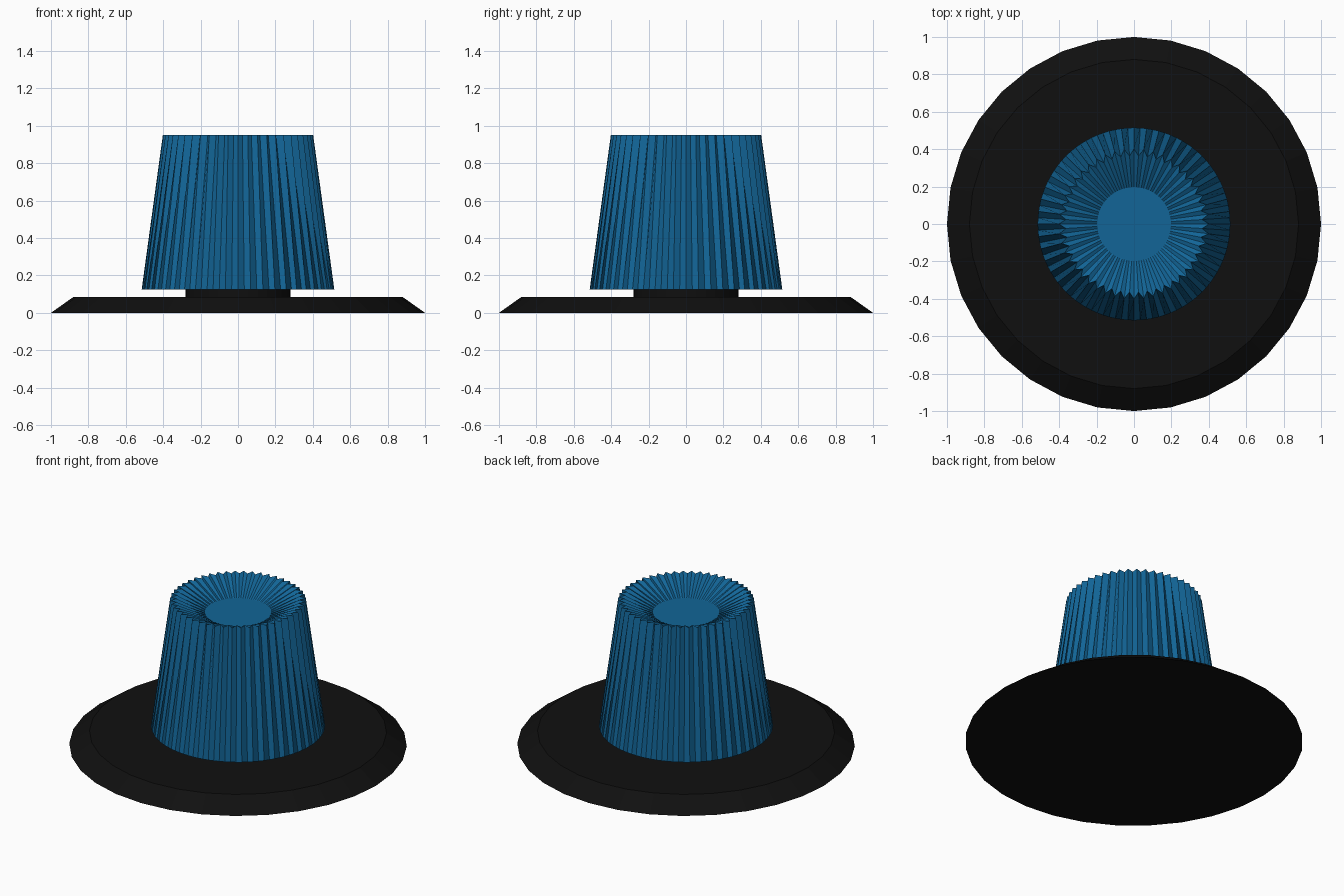
import bpy, bmesh
from math import cos, sin, pi

if "Cube" in bpy.data.objects:
    bpy.data.objects.remove(bpy.data.objects["Cube"])


def material(name, rgb):
    m = bpy.data.materials.new(name)
    m.diffuse_color = (*rgb, 1)
    m.use_nodes = True
    m.node_tree.nodes["Principled BSDF"].inputs["Base Color"].default_value = m.diffuse_color
    return m


def lathe(name, rings, count, mat):
    """Capped loft through rings of (peak radius, valley radius, z)."""
    bm = bmesh.new()
    loops = []
    for peak, valley, z in rings:
        loop = []
        for i in range(count):
            r = valley if i % 2 else peak
            a = 2 * pi * i / count
            loop.append(bm.verts.new((r * cos(a), r * sin(a), z)))
        loops.append(loop)
    for lo, hi in zip(loops, loops[1:]):
        for i in range(count):
            j = (i + 1) % count
            bm.faces.new((lo[i], lo[j], hi[j], hi[i]))
    bm.faces.new(loops[0][::-1])
    bm.faces.new(loops[-1])
    bmesh.ops.recalc_face_normals(bm, faces=bm.faces)
    mesh = bpy.data.meshes.new(name)
    bm.to_mesh(mesh)
    bm.free()
    mesh.materials.append(mat)
    obj = bpy.data.objects.new(name, mesh)
    bpy.context.collection.objects.link(obj)
    return obj


black = material("black", (0.005, 0.005, 0.005))
blue = material("blue", (0.006, 0.13, 0.31))

# Bevelled base disc
lathe("base_plate", [(1, 1, 0), (0.88, 0.88, 0.085)], 32, black)

# Short neck under the knob
lathe("neck", [(0.28, 0.28, 0.085), (0.28, 0.28, 0.125)], 32, black)

# Pleated knob: round at the bottom, zigzag rim, dished top
lathe("pleated_knob", [(0.515, 0.515, 0.125), (0.402, 0.365, 0.95),
                       (0.197, 0.197, 0.866)], 96, blue)
